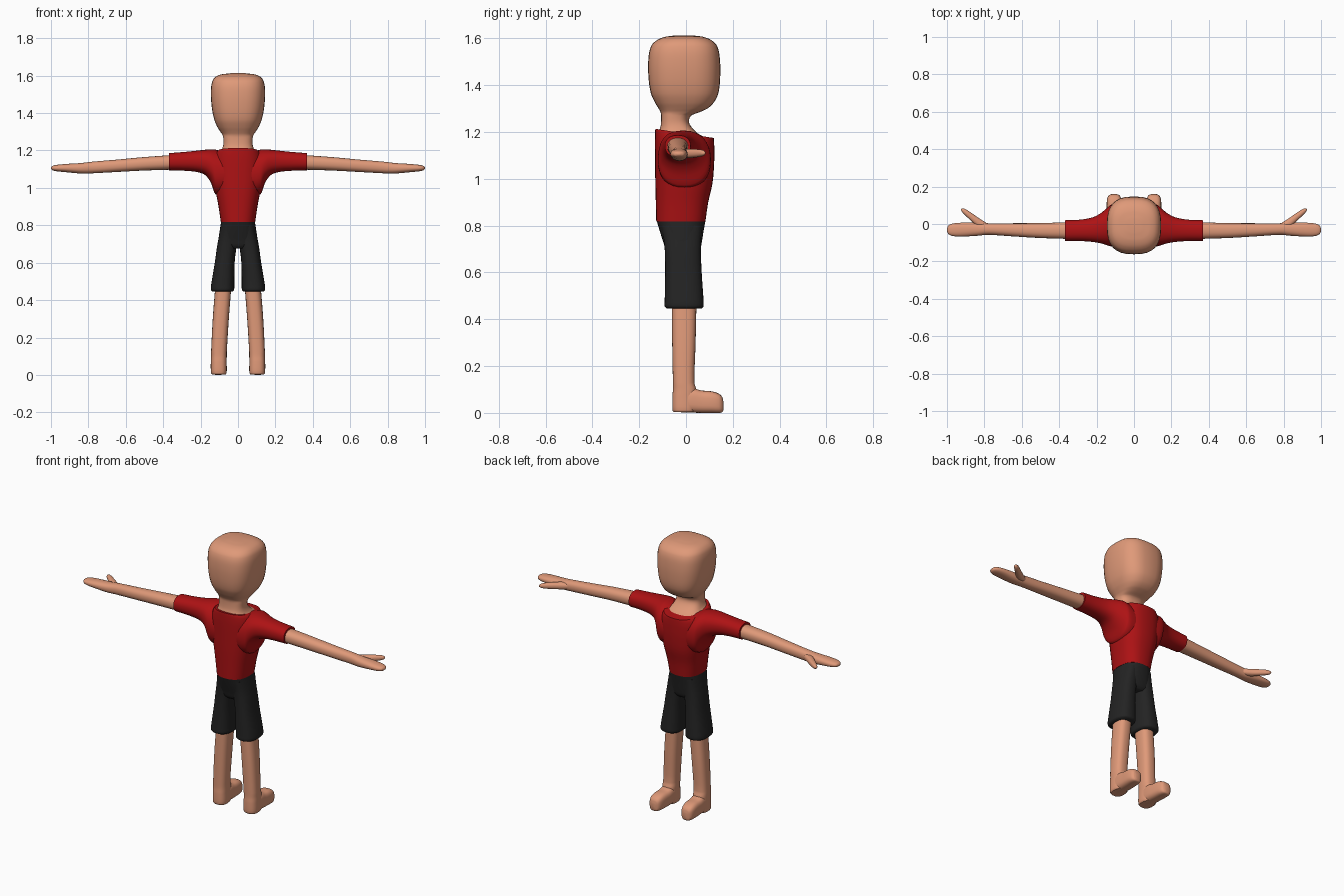
import bpy, bmesh, math
from mathutils import Vector


def material(name, rgb):
    m = bpy.data.materials.new(name)
    m.diffuse_color = (*rgb, 1)
    return m


SKIN = material("skin", (0.74, 0.32, 0.19))
RED = material("red_cloth", (0.42, 0.006, 0.007))
BLACK = material("black_cloth", (0.017, 0.017, 0.017))


def smooth_rings(rings, steps):
    """Insert in-between rings along a smooth curve."""
    out = []
    for i in range(len(rings) - 1):
        p0, p1 = rings[max(i - 1, 0)], rings[i]
        p2, p3 = rings[i + 1], rings[min(i + 2, len(rings) - 1)]
        h = p2[0] - p1[0]
        h0 = (p2[0] - p0[0]) or 1
        h1 = (p3[0] - p1[0]) or 1
        for s in range(steps):
            t = s / steps
            row = []
            for a, b, c, d in zip(p0, p1, p2, p3):
                m1, m2 = (c - a) / h0 * h, (d - b) / h1 * h
                row.append((2*t**3 - 3*t**2 + 1) * b + (t**3 - 2*t**2 + t) * m1
                           + (3*t**2 - 2*t**3) * c + (t**3 - t**2) * m2)
            out.append(row)
    out.append(rings[-1])
    return out


def loft(name, axis, rings, mat, power=2.3, mirror=False, sides=32, steps=4):
    """Rings: (position on axis, centre u, centre v, half u, half v, slant)."""
    bm = bmesh.new()
    rows = []
    for w, cu, cv, a, b, slant in smooth_rings([(*r, 0)[:6] for r in rings], steps):
        row = []
        for k in range(sides):
            t = 2 * math.pi * k / sides
            c, s = math.cos(t), math.sin(t)
            u = cu + a * math.copysign(abs(c) ** (2 / power), c)
            dv = b * math.copysign(abs(s) ** (2 / power), s)
            v, p = cv + dv, w + slant * dv
            co = {"x": (p, u, v), "y": (u, p, v), "z": (u, v, p)}[axis]
            row.append(bm.verts.new(Vector(co)))
        rows.append(row)
    for r0, r1 in zip(rows, rows[1:]):
        for k in range(sides):
            j = (k + 1) % sides
            bm.faces.new((r0[k], r0[j], r1[j], r1[k]))
    bm.faces.new(rows[0])
    bm.faces.new(rows[-1])
    bmesh.ops.recalc_face_normals(bm, faces=bm.faces)
    mesh = bpy.data.meshes.new(name)
    bm.to_mesh(mesh)
    bm.free()
    mesh.materials.append(mat)
    ob = bpy.data.objects.new(name, mesh)
    bpy.context.collection.objects.link(ob)
    bpy.ops.object.select_all(action="DESELECT")
    ob.select_set(True)
    bpy.context.view_layer.objects.active = ob
    bpy.ops.object.shade_smooth_by_angle(angle=math.radians(50))
    if mirror:
        ob.modifiers.new("mirror", "MIRROR")
    return ob


# Head and neck, flaring into the collar
loft("head_and_neck", "z", [
    (1.185, 0, -0.006, 0.103, 0.112, -0.156),
    (1.203, 0, -0.030, 0.088, 0.082, -0.12),
    (1.235, 0, -0.046, 0.078, 0.061),
    (1.270, 0, -0.042, 0.079, 0.064),
    (1.285, 0, -0.025, 0.084, 0.084),
    (1.300, 0, -0.013, 0.094, 0.104),
    (1.325, 0, -0.007, 0.110, 0.125),
    (1.365, 0, -0.006, 0.127, 0.144),
    (1.430, 0, -0.007, 0.140, 0.153),
    (1.510, 0, -0.008, 0.145, 0.153),
    (1.565, 0, -0.008, 0.139, 0.142),
    (1.592, 0, -0.008, 0.122, 0.117),
    (1.607, 0, -0.008, 0.090, 0.080),
    (1.613, 0, -0.008, 0.040, 0.035)], SKIN, power=2.7)

# Shirt body with a sloping neckline
loft("shirt_body", "z", [
    (0.818, 0, -0.022, 0.092, 0.105),
    (0.900, 0, -0.017, 0.104, 0.112),
    (0.980, 0, -0.009, 0.119, 0.122),
    (1.060, 0, -0.006, 0.130, 0.126),
    (1.140, 0, -0.006, 0.132, 0.127, -0.1),
    (1.180, 0, -0.006, 0.122, 0.126, -0.156),
    (1.194, 0, -0.006, 0.110, 0.125, -0.156)], RED, power=2.5)

# Sleeves, flaring into the shoulders
loft("sleeves", "x", [
    (0.040, -0.006, 1.075, 0.112, 0.105),
    (0.120, -0.008, 1.085, 0.112, 0.120),
    (0.145, -0.014, 1.117, 0.099, 0.089),
    (0.175, -0.022, 1.136, 0.082, 0.068),
    (0.220, -0.030, 1.142, 0.066, 0.057),
    (0.290, -0.034, 1.142, 0.057, 0.050),
    (0.368, -0.035, 1.140, 0.055, 0.046)], RED, mirror=True)

# Arms with mitten hands, and thumbs
loft("arms_and_hands", "x", [
    (0.300, -0.035, 1.139, 0.046, 0.040),
    (0.500, -0.035, 1.129, 0.040, 0.036),
    (0.650, -0.031, 1.118, 0.035, 0.033),
    (0.780, -0.027, 1.109, 0.031, 0.031),
    (0.840, -0.028, 1.105, 0.035, 0.028),
    (0.920, -0.030, 1.106, 0.037, 0.022),
    (0.970, -0.031, 1.106, 0.033, 0.017),
    (0.993, -0.031, 1.106, 0.022, 0.011),
    (1.000, -0.031, 1.106, 0.007, 0.004)], SKIN, mirror=True)
loft("thumbs", "x", [
    (0.780, -0.022, 1.108, 0.022, 0.018),
    (0.830, 0.006, 1.108, 0.026, 0.020),
    (0.870, 0.038, 1.109, 0.022, 0.018),
    (0.905, 0.065, 1.110, 0.016, 0.014),
    (0.920, 0.074, 1.110, 0.009, 0.008),
    (0.924, 0.076, 1.110, 0.003, 0.003)], SKIN, mirror=True, sides=20)

# Shorts: hips plus two flared legs
loft("shorts_hips", "z", [
    (0.675, 0, -0.013, 0.060, 0.060),
    (0.690, 0, -0.013, 0.095, 0.072),
    (0.720, 0, -0.014, 0.104, 0.080),
    (0.770, 0, -0.018, 0.098, 0.092),
    (0.820, 0, -0.021, 0.090, 0.104)], BLACK, power=2.5)
loft("shorts_legs", "z", [
    (0.447, 0.083, -0.008, 0.056, 0.076),
    (0.455, 0.083, -0.008, 0.062, 0.083),
    (0.480, 0.082, -0.008, 0.062, 0.083),
    (0.600, 0.071, -0.011, 0.053, 0.078),
    (0.680, 0.061, -0.013, 0.052, 0.077),
    (0.740, 0.052, -0.015, 0.050, 0.080),
    (0.800, 0.045, -0.019, 0.045, 0.088)], BLACK, power=2.5, mirror=True)

# Bare legs
loft("legs", "z", [
    (0.003, 0.1025, -0.008, 0.037, 0.045),
    (0.012, 0.1025, -0.008, 0.042, 0.050),
    (0.070, 0.1025, -0.008, 0.042, 0.050),
    (0.100, 0.1020, -0.006, 0.042, 0.050),
    (0.130, 0.1015, -0.010, 0.042, 0.046),
    (0.300, 0.0920, -0.009, 0.043, 0.050),
    (0.480, 0.0780, -0.008, 0.043, 0.053)], SKIN, power=2.6, mirror=True)

# Feet pointing forward, rounded toes
loft("feet", "y", [
    (-0.030, 0.1025, 0.050, 0.040, 0.047),
    (0.030, 0.1025, 0.053, 0.042, 0.052),
    (0.065, 0.1030, 0.048, 0.042, 0.048),
    (0.110, 0.1050, 0.046, 0.041, 0.046),
    (0.140, 0.1060, 0.041, 0.036, 0.041),
    (0.155, 0.1060, 0.035, 0.026, 0.032),
    (0.160, 0.1060, 0.030, 0.013, 0.018)], SKIN, power=3, mirror=True)
